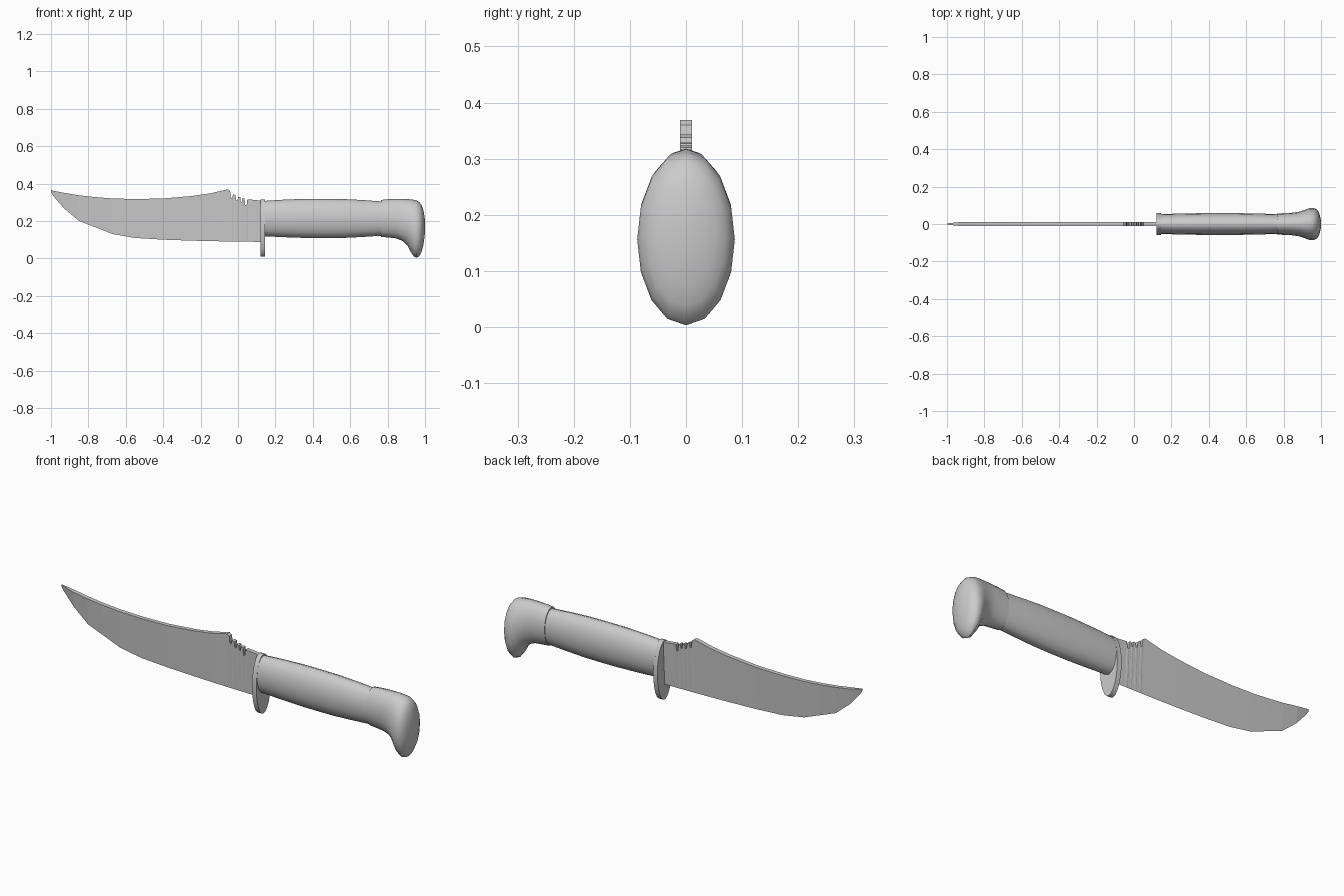
import bpy, bmesh, math


def finish(name, bm, smooth):
    bmesh.ops.recalc_face_normals(bm, faces=bm.faces)
    mesh = bpy.data.meshes.new(name)
    bm.to_mesh(mesh)
    bm.free()
    ob = bpy.data.objects.new(name, mesh)
    bpy.context.collection.objects.link(ob)
    if smooth:
        bpy.ops.object.select_all(action='DESELECT')
        ob.select_set(True)
        bpy.context.view_layer.objects.active = ob
        bpy.ops.object.shade_smooth_by_angle(angle=math.radians(40))
    return ob


def loft(name, sections, sides=16):
    """Oval sections along x, each (x, z_bottom, z_top, half_width)."""
    bm = bmesh.new()
    rings = []
    for x, lo, hi, w in sections:
        mid, h = (lo + hi) / 2, (hi - lo) / 2
        angles = [2 * math.pi * i / sides for i in range(sides)]
        rings.append([bm.verts.new((x, w * math.sin(a), mid + h * math.cos(a))) for a in angles])
    for a, b in zip(rings, rings[1:]):
        for i in range(sides):
            j = (i + 1) % sides
            bm.faces.new((a[i], a[j], b[j], b[i]))
    bm.faces.new(rings[0])
    bm.faces.new(rings[-1])
    return finish(name, bm, True)


def interp(points, x):
    for (x0, z0), (x1, z1) in zip(points, points[1:]):
        if x <= x1:
            return z0 + (z1 - z0) * (x - x0) / (x1 - x0)
    return points[-1][1]


# Blade: thick spine tapering to a sharp lower edge
edge = [(-1, 0.352), (-0.985, 0.33), (-0.93, 0.267), (-0.85, 0.2), (-0.67, 0.13),
        (-0.55, 0.109), (-0.35, 0.097), (-0.1, 0.091), (0.13, 0.088)]
spine = [(-1, 0.365), (-0.985, 0.361), (-0.93, 0.35), (-0.85, 0.337), (-0.76, 0.327),
         (-0.67, 0.32), (-0.55, 0.317), (-0.4, 0.32), (-0.25, 0.333), (-0.15, 0.347),
         (-0.055, 0.369), (-0.042, 0.36),
         # thumb notches
         (-0.038, 0.325), (-0.031, 0.32), (-0.027, 0.343), (-0.014, 0.338),
         (-0.01, 0.31), (-0.003, 0.308), (0.001, 0.329), (0.012, 0.327),
         (0.015, 0.302), (0.021, 0.302), (0.024, 0.323), (0.035, 0.32),
         (0.039, 0.284), (0.046, 0.284), (0.05, 0.316), (0.13, 0.308)]
bm = bmesh.new()
columns = []
for x, z in spine:
    t = 0.011 * min(1, 0.25 + (x + 1) / 0.09)
    columns.append([bm.verts.new((x, 0, interp(edge, x))),
                    bm.verts.new((x, -t, z)), bm.verts.new((x, t, z))])
for a, b in zip(columns, columns[1:]):
    for i in range(3):
        j = (i + 1) % 3
        bm.faces.new((a[i], a[j], b[j], b[i]))
bm.faces.new(columns[0])
bm.faces.new(columns[-1])
finish("blade", bm, False)

# Guard plate hanging below the grip
loft("guard", [(0.121, 0.01, 0.315, 0.059), (0.145, 0.01, 0.315, 0.059)], 24)

# Slightly swollen grip
loft("handle", [(0.14, 0.118, 0.307, 0.053), (0.25, 0.113, 0.314, 0.056),
                (0.36, 0.109, 0.318, 0.058), (0.46, 0.108, 0.318, 0.058),
                (0.56, 0.109, 0.317, 0.058), (0.66, 0.114, 0.312, 0.056),
                (0.77, 0.121, 0.304, 0.053)])

# Flared pommel with a domed, downward-hooked end
loft("pommel", [(0.764, 0.115, 0.312, 0.056), (0.8, 0.112, 0.316, 0.058),
                (0.845, 0.107, 0.318, 0.06), (0.88, 0.093, 0.318, 0.065),
                (0.905, 0.07, 0.317, 0.073), (0.925, 0.032, 0.315, 0.081),
                (0.94, 0.01, 0.313, 0.086), (0.955, 0.003, 0.309, 0.087),
                (0.97, 0.012, 0.3, 0.083), (0.983, 0.038, 0.282, 0.071),
                (0.992, 0.075, 0.255, 0.053), (0.998, 0.12, 0.22, 0.028),
                (1.0, 0.15, 0.19, 0.01)])
